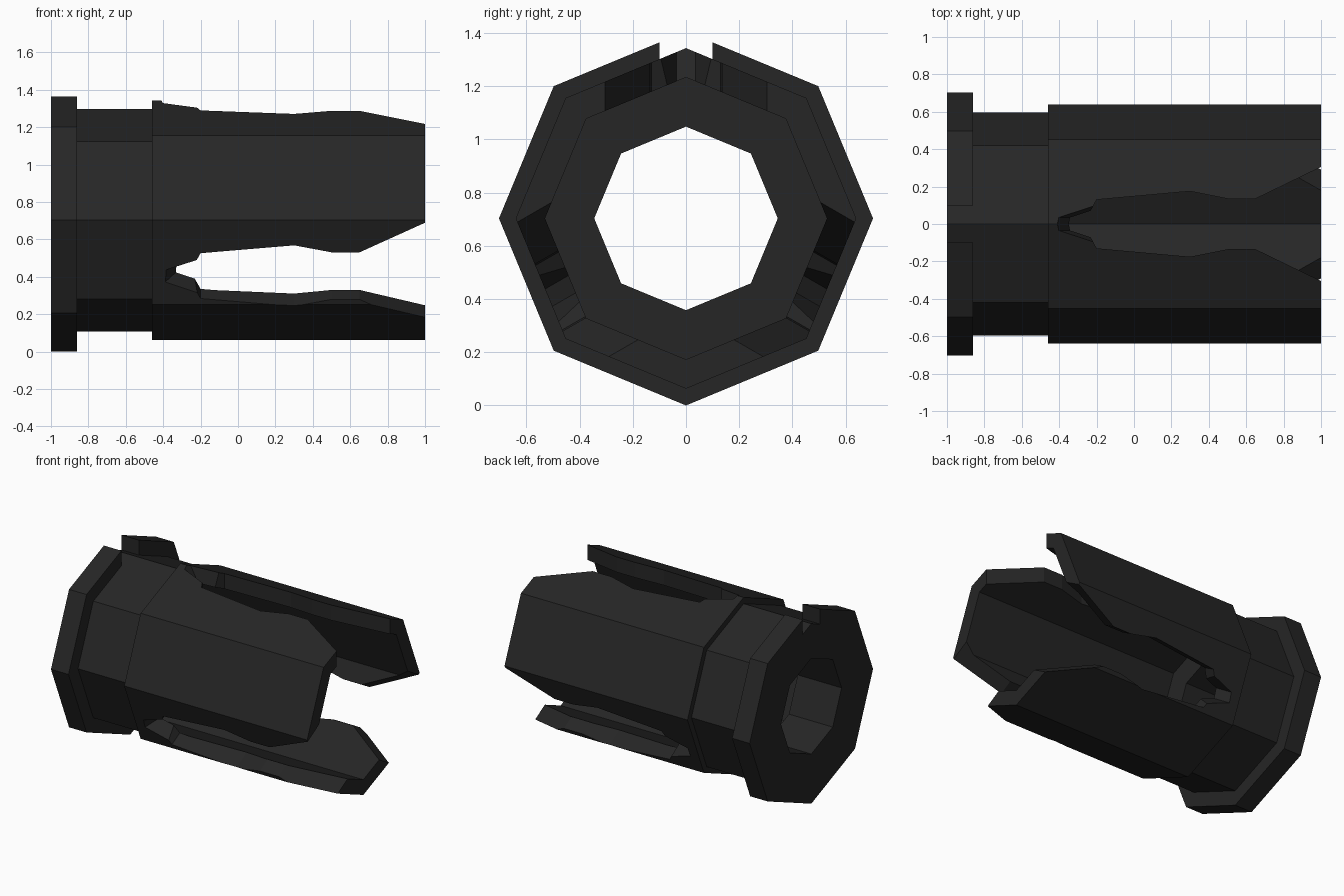
import bpy, bmesh, math
from mathutils import Matrix

if "Cube" in bpy.data.objects:
    bpy.data.objects.remove(bpy.data.objects["Cube"])

CZ = 0.703           # height of the barrel axis
T = math.tan(math.radians(22.5))

steel = bpy.data.materials.new("dark_gunmetal")
steel.diffuse_color = (0.019, 0.019, 0.019, 1)
steel.use_nodes = True
steel.node_tree.nodes["Principled BSDF"].inputs["Base Color"].default_value = steel.diffuse_color


def make_object(name, bm):
    bmesh.ops.recalc_face_normals(bm, faces=bm.faces)
    me = bpy.data.meshes.new(name)
    bm.to_mesh(me)
    bm.free()
    me.materials.append(steel)
    ob = bpy.data.objects.new(name, me)
    bpy.context.collection.objects.link(ob)
    ob.location.z = CZ
    return ob


def loft(bm, bottom, top):
    """Closed prism between two matching point rings."""
    a = [bm.verts.new(p) for p in bottom]
    b = [bm.verts.new(p) for p in top]
    n = len(a)
    bm.faces.new(a)
    bm.faces.new(b)
    for i in range(n):
        j = (i + 1) % n
        bm.faces.new((a[i], a[j], b[j], b[i]))


# eight-sided tube: flange, neck, body and stepped bore (x, radius)
profile = [(-1, .345), (-1, .703), (-.86, .703), (-.86, .595), (-.46, .595),
           (-.46, .64), (1, .64), (1, .53), (-.65, .53), (-.65, .345)]
bm = bmesh.new()
rings = []
for k in range(8):
    a = math.radians(45 * k)
    rings.append([bm.verts.new((x, r * math.cos(a), r * math.sin(a))) for x, r in profile])
for k in range(8):
    p, q = rings[k], rings[(k + 1) % 8]
    for i in range(len(profile)):
        j = (i + 1) % len(profile)
        bm.faces.new((p[i], p[j], q[j], q[i]))
body = make_object("pronged_muzzle_tube", bm)

# three flared slots between the prongs (x, half width), end wall sloped
edge = [(-.2, .13), (.3, .175), (.5, .135), (.65, .135), (1.05, .329)]


def slot_ring(r):
    tip = -.41 + (.64 - r) * .55
    half = [(tip, .035)] + edge
    return [(x, -w, r) for x, w in half] + [(x, w, r) for x, w in reversed(half)]


cutters = []
for k in range(3):
    bm = bmesh.new()
    loft(bm, slot_ring(.35), slot_ring(.75))
    bmesh.ops.rotate(bm, verts=bm.verts, cent=(0, 0, 0),
                     matrix=Matrix.Rotation(math.radians(120 * k), 3, 'X'))
    bmesh.ops.triangulate(bm, faces=bm.faces)
    cutters.append(make_object("slot_cutter", bm))

# notch through the flange, down to the neck surface
section = [(-.1, .595 - .1 * T), (0, .595), (.1, .595 - .1 * T), (.1, .8), (-.1, .8)]
bm = bmesh.new()
loft(bm, [(-1.1, y, z) for y, z in section], [(-.86, y, z) for y, z in section])
cutters.append(make_object("notch_cutter", bm))

# cut, then discard the cutters
bpy.context.view_layer.objects.active = body
for c in cutters:
    mod = body.modifiers.new("cut", 'BOOLEAN')
    mod.operation = 'DIFFERENCE'
    mod.solver = 'EXACT'
    mod.object = c
    bpy.ops.object.modifier_apply(modifier=mod.name)
    bpy.data.objects.remove(c, do_unlink=True)
